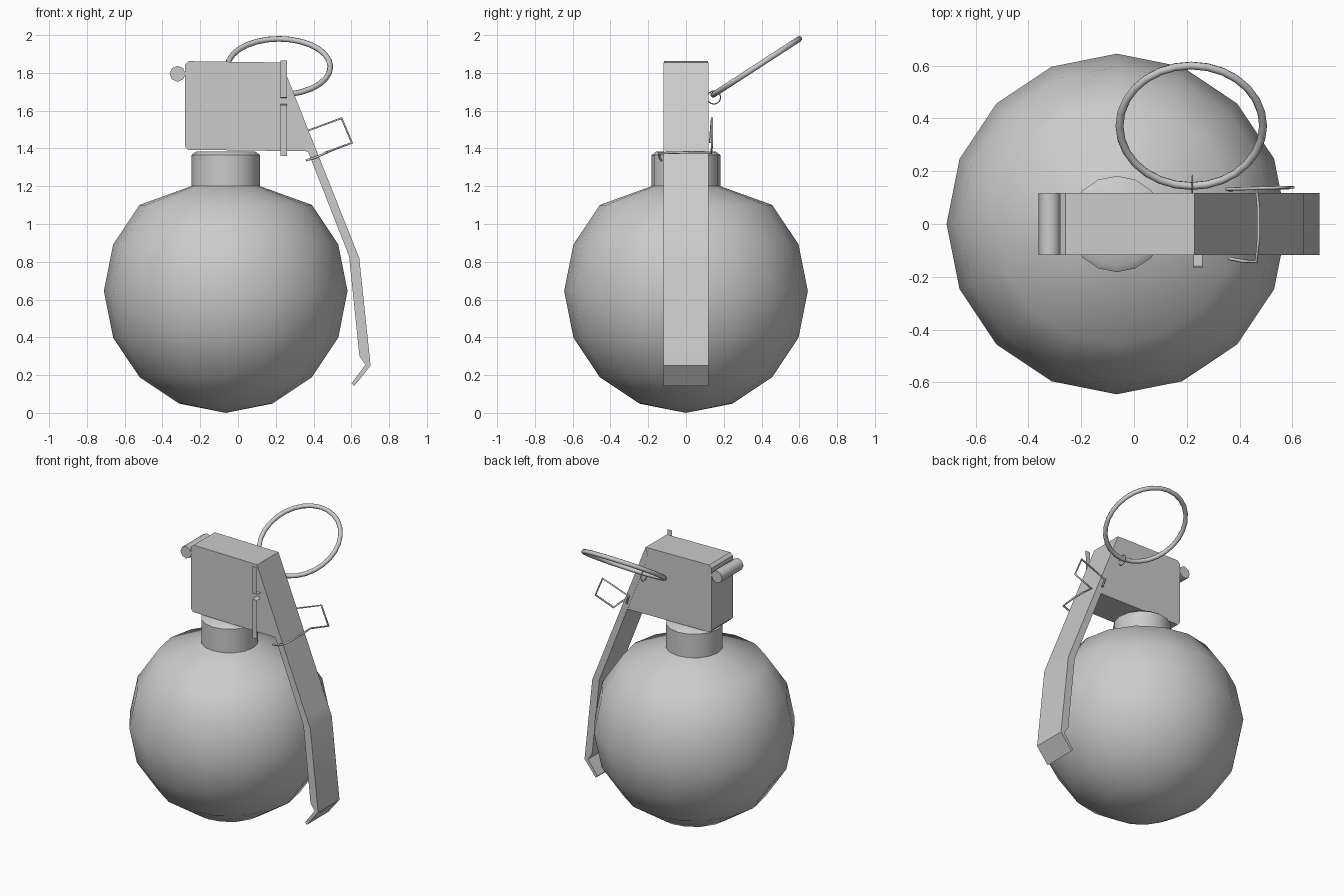
import bpy, bmesh, math

if "Cube" in bpy.data.objects:
    bpy.data.objects.remove(bpy.data.objects["Cube"])


def finish(bm, name, angle=40):
    """Turn a bmesh into a smooth-by-angle object."""
    bmesh.ops.recalc_face_normals(bm, faces=bm.faces)
    me = bpy.data.meshes.new(name)
    bm.to_mesh(me)
    bm.free()
    ob = bpy.data.objects.new(name, me)
    bpy.context.collection.objects.link(ob)
    smooth(ob, angle)
    return ob


def smooth(ob, angle=40):
    bpy.ops.object.select_all(action='DESELECT')
    ob.select_set(True)
    bpy.context.view_layer.objects.active = ob
    bpy.ops.object.shade_smooth_by_angle(angle=math.radians(angle))


def lathe(name, profile, x, sides):
    """Revolve an (r, z) profile about the vertical axis at x."""
    bm = bmesh.new()
    vs = [bm.verts.new((x + r, 0, z)) for r, z in profile]
    es = [bm.edges.new(p) for p in zip(vs, vs[1:])]
    bmesh.ops.spin(bm, geom=vs + es, cent=(x, 0, 0), axis=(0, 0, 1),
                   angle=math.tau, steps=sides, use_merge=True)
    bmesh.ops.remove_doubles(bm, verts=bm.verts, dist=0.0005)
    return finish(bm, name)


def prism(name, profile, half, angle=30):
    """Extrude an (x, z) outline between y = -half and +half."""
    bm = bmesh.new()
    face = bm.faces.new([bm.verts.new((x, -half, z)) for x, z in profile])
    out = bmesh.ops.extrude_face_region(bm, geom=[face])
    moved = [g for g in out['geom'] if isinstance(g, bmesh.types.BMVert)]
    bmesh.ops.translate(bm, verts=moved, vec=(0, 2 * half, 0))
    return finish(bm, name, angle)


def strip(name, path, x0, x1):
    """Thin sheet following a (y, z) path."""
    bm = bmesh.new()
    rows = [[bm.verts.new((x, y, z)) for x in (x0, x1)] for y, z in path]
    for a, b in zip(rows, rows[1:]):
        bm.faces.new((a[0], a[1], b[1], b[0]))
    return finish(bm, name)


def ring(name, loc, rot, major, minor, n, m):
    bpy.ops.mesh.primitive_torus_add(location=loc, rotation=rot, major_radius=major,
                                     minor_radius=minor, major_segments=n, minor_segments=m)
    bpy.context.object.name = name
    smooth(bpy.context.object, 80)


# Round body with neck: sphere rings every 22.5 degrees, then the collar
R, CX = 0.645, -0.065
rings = [(R * math.sin(math.radians(a)), R - R * math.cos(math.radians(a)))
         for a in (0, 22.5, 45, 67.5, 90, 112.5, 135)]
lathe("body", rings + [(0.182, 1.2), (0.182, 1.365), (0.155, 1.385), (0, 1.385)], CX, 16)

# Fuze head
prism("fuze_head", [(-0.28, 1.41), (-0.265, 1.393), (0.37, 1.385), (0.412, 1.395),
                    (0.23, 1.855), (-0.26, 1.862), (-0.28, 1.845)], 0.117)

# Safety lever hanging down the side
prism("lever", [(0.23, 1.855), (0.26, 1.78), (0.61, 0.9), (0.642, 0.82), (0.702, 0.25),
                (0.615, 0.142), (0.602, 0.157), (0.675, 0.255), (0.643, 0.3),
                (0.588, 0.83), (0.37, 1.385), (0.21, 1.79)], 0.118)

# Hinge pin
bpy.ops.mesh.primitive_cylinder_add(vertices=8, radius=0.042, depth=0.236,
                                    location=(-0.32, 0, 1.795),
                                    rotation=(math.pi / 2, 0, 0))
bpy.context.object.name = "hinge_pin"
smooth(bpy.context.object, 50)

# Pull ring and the pin eye it hangs from
ring("pull_ring", (0.217, 0.372, 1.832), (math.radians(33), 0, 0), 0.272, 0.015, 28, 8)
ring("pin_eye", (0.221, 0.148, 1.67), (0, math.pi / 2, 0), 0.035, 0.003, 16, 4)

# Splayed pin ends on the front
strip("pin_end_upper", [(-0.115, 1.668), (-0.16, 1.67), (-0.167, 1.865)], 0.225, 0.26)
strip("pin_end_lower", [(-0.115, 1.635), (-0.16, 1.63), (-0.16, 1.36)], 0.225, 0.26)

# Wire clip wrapped around the lever
path = [(0.36, -0.13, 1.337), (0.41, -0.14, 1.352), (0.463, -0.143, 1.375),
        (0.472, -0.05, 1.378), (0.472, 0.05, 1.38), (0.465, 0.135, 1.378),
        (0.603, 0.138, 1.43), (0.548, 0.138, 1.56), (0.35, 0.132, 1.487),
        (0.37, 0.128, 1.43)]
cu = bpy.data.curves.new("safety_clip", 'CURVE')
cu.dimensions = '3D'
cu.bevel_depth = 0.0065
cu.bevel_resolution = 1
cu.use_fill_caps = True
sp = cu.splines.new('POLY')
sp.points.add(len(path) - 1)
for p, c in zip(sp.points, path):
    p.co = (*c, 1)
clip = bpy.data.objects.new("safety_clip", cu)
bpy.context.collection.objects.link(clip)
bpy.ops.object.select_all(action='DESELECT')
clip.select_set(True)
bpy.context.view_layer.objects.active = clip
bpy.ops.object.convert(target='MESH')
